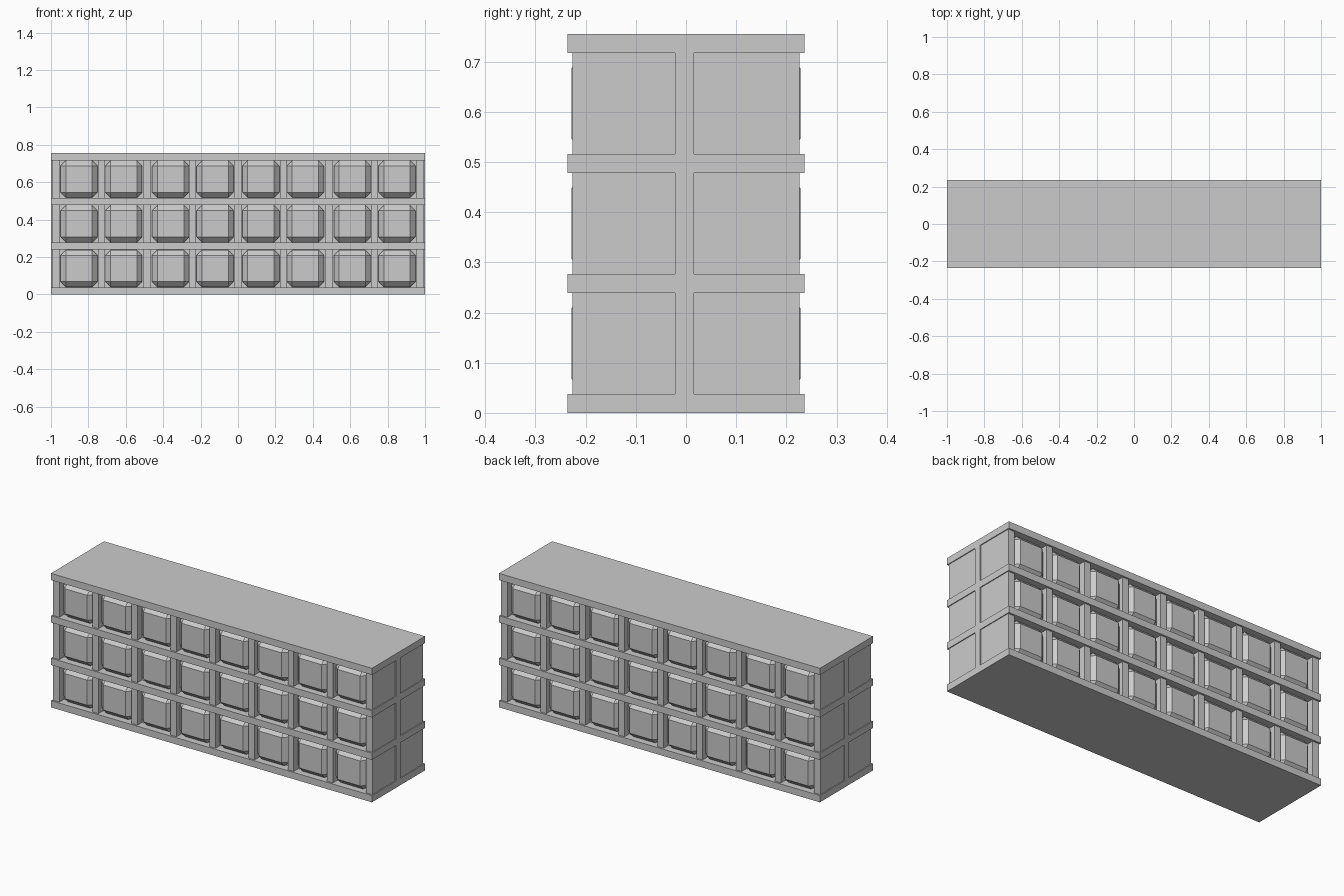
import bpy, bmesh
from mathutils import Matrix, Vector

if "Cube" in bpy.data.objects:
    bpy.data.objects.remove(bpy.data.objects["Cube"])

FLOORS = 3
STOREY = 0.239          # floor to floor height
SLAB = 0.038            # slab thickness
BAY = 0.2435            # column spacing


def box(name, lo, hi, bevel=0.0):
    """Axis-aligned box between two corners, optionally chamfered."""
    lo, hi = Vector(lo), Vector(hi)
    bm = bmesh.new()
    mat = Matrix.Translation((lo + hi) / 2) @ Matrix.Diagonal((*(hi - lo), 1))
    bmesh.ops.create_cube(bm, size=1, matrix=mat)
    if bevel:
        bmesh.ops.bevel(bm, geom=bm.edges[:], offset=bevel, segments=1,
                        affect='EDGES', clamp_overlap=True)
    mesh = bpy.data.meshes.new(name)
    bm.to_mesh(mesh)
    bm.free()
    ob = bpy.data.objects.new(name, mesh)
    bpy.context.collection.objects.link(ob)
    return ob


# horizontal floor slabs and roof
for i in range(FLOORS + 1):
    z = i * STOREY
    box("roof_slab" if i == FLOORS else "floor_slab",
        (-1, -0.236, z), (1, 0.236, z + SLAB))

for i in range(FLOORS):
    z0, z1 = i * STOREY + SLAB, (i + 1) * STOREY

    # recessed core behind the windows
    box("core", (-0.96, -0.185, z0), (0.96, 0.185, z1))

    # end walls with a projecting middle strip
    for s in (-1, 1):
        xs = sorted((s * 0.955, s * 0.995))
        box("end_wall", (xs[0], -0.226, z0), (xs[1], 0.226, z1))
        xs = sorted((s * 0.96, s * 1.0))
        box("end_strip", (xs[0], -0.022, z0), (xs[1], 0.016, z1))

    for side in (-1, 1):
        # columns between the bays
        ys = sorted((side * 0.17, side * 0.226))
        for k in range(-3, 4):
            box("column", (k * BAY - 0.0185, ys[0], z0),
                (k * BAY + 0.0185, ys[1], z1))

        # chamfered window blocks, one per bay
        ys = sorted((side * 0.03, side * 0.228))
        for c in (0.122, 0.36, 0.611, 0.85):
            for x in (-c, c):
                box("window", (x - 0.099, ys[0], z0 + 0.001),
                    (x + 0.099, ys[1], z1 - 0.001), bevel=0.029)
